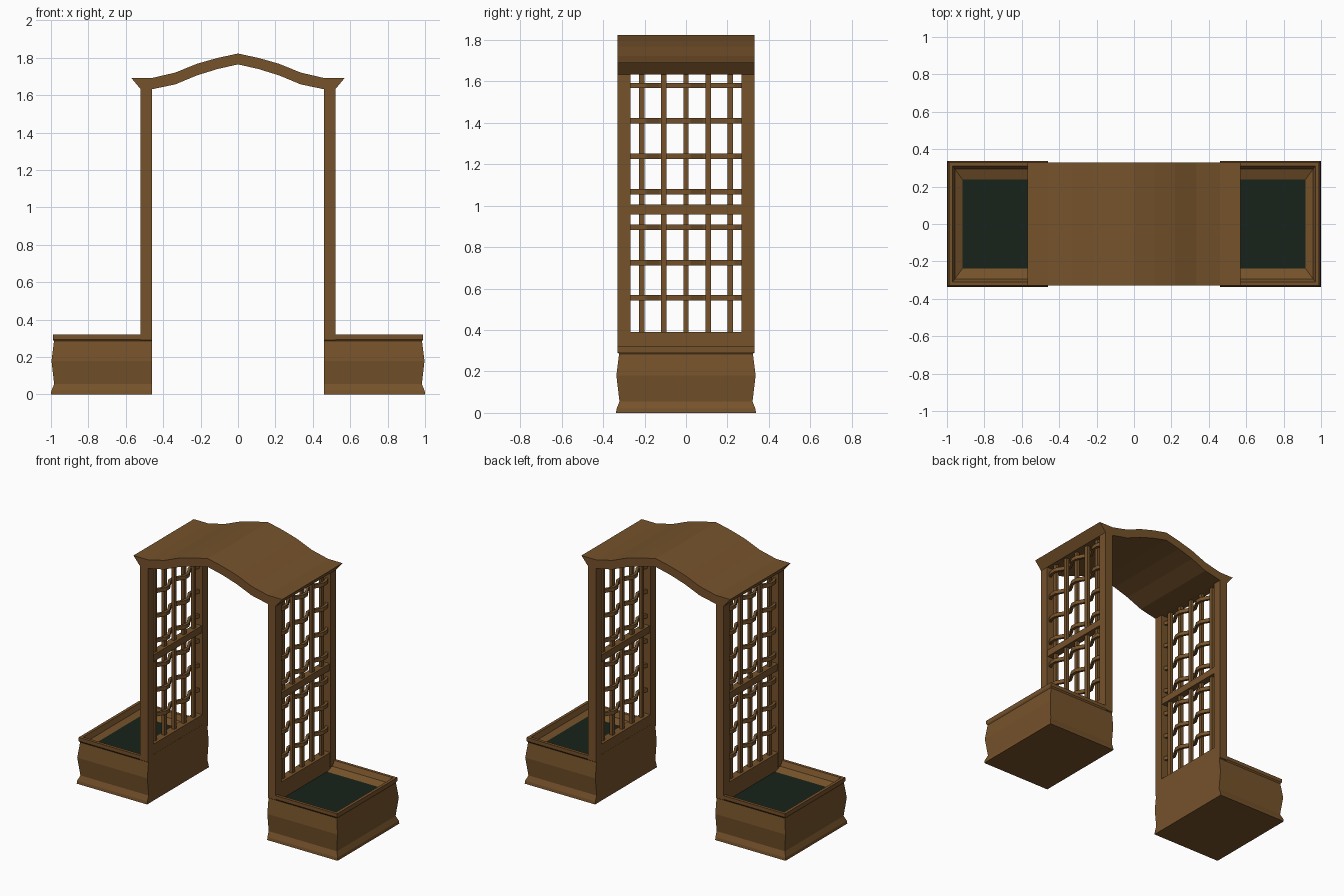
import bpy, bmesh

if "Cube" in bpy.data.objects:
    bpy.data.objects.remove(bpy.data.objects["Cube"])


def material(name, color):
    m = bpy.data.materials.new(name)
    m.diffuse_color = color
    m.use_nodes = True
    m.node_tree.nodes["Principled BSDF"].inputs["Base Color"].default_value = m.diffuse_color
    return m


WOOD = material("wood", (0.18, 0.085, 0.024, 1))
SOIL = material("soil", (0.009, 0.016, 0.011, 1))


def finish(name, bm, mat):
    bmesh.ops.recalc_face_normals(bm, faces=bm.faces)
    me = bpy.data.meshes.new(name)
    bm.to_mesh(me)
    bm.free()
    me.materials.append(mat)
    ob = bpy.data.objects.new(name, me)
    bpy.context.collection.objects.link(ob)
    return ob


def box(name, x, y, z, mat=WOOD):
    bm = bmesh.new()
    bmesh.ops.create_cube(bm, size=1)
    for v in bm.verts:
        for i, (a, b) in enumerate((x, y, z)):
            v.co[i] = a if v.co[i] < 0 else b
    return finish(name, bm, mat)


def extrude_profile(name, pts, place, a, b):
    """Closed 2D outline swept between two offsets."""
    bm = bmesh.new()
    ends = [[bm.verts.new(place(p, o)) for p in pts] for o in (a, b)]
    n = len(pts)
    for i in range(n):
        j = (i + 1) % n
        bm.faces.new((ends[0][i], ends[0][j], ends[1][j], ends[1][i]))
    bm.faces.new(ends[0])
    bm.faces.new(ends[1])
    return finish(name, bm, WOOD)


def planter(name, s):
    # rings: inner x, outer x, half depth, height (outside up, then inside down)
    rings = [(.46, 1.0, .338, 0), (.46, .998, .335, .02), (.46, .983, .321, .055),
             (.46, .997, .336, .18), (.46, .984, .323, .285), (.46, .99, .33, .295),
             (.46, .99, .33, .32), (.515, .97, .31, .32), (.515, .957, .293, .285),
             (.515, .915, .235, .262)]
    bm = bmesh.new()
    loops = [[bm.verts.new((s * x, y, z)) for x, y in
              ((x0, -h), (x1, -h), (x1, h), (x0, h))] for x0, x1, h, z in rings]
    for a, b in zip(loops, loops[1:]):
        for i in range(4):
            j = (i + 1) % 4
            bm.faces.new((a[i], a[j], b[j], b[i]))
    bm.faces.new(loops[0])
    bm.faces.new(loops[-1])
    finish(name, bm, WOOD)


BARS = [-.213, -.1065, 0, .1065, .213]
ROWS = [.555, .725, .895, 1.067, 1.238, 1.41, 1.58]

for side, s in (("left", -1), ("right", 1)):
    def xr(a, b):
        return sorted((s * a, s * b))

    # planter box, soil and the low panel behind it
    planter(side + "_planter", s)
    box(side + "_soil", xr(.515, .917), (-.237, .237), (.25, .268), SOIL)
    box(side + "_low_panel", xr(.461, .519), (-.27, .27), (.3, .39))

    # posts
    for end, t in (("front", -1), ("back", 1)):
        box(f"{side}_{end}_post", xr(.46, .52), sorted((t * .268, t * .33)), (.29, 1.64))

    # trellis uprights and middle rail
    for i, y in enumerate(BARS):
        box(f"{side}_upright_{i}", xr(.479, .501), (y - .013, y + .013), (.385, 1.64))
    box(side + "_middle_rail", xr(.465, .515), (-.27, .27), (.957, 1.005))

    # woven slats passing alternately either side of the uprights
    path = [(-.275, .49)]
    for i, y in enumerate(BARS):
        x = .49 + (.018 if i % 2 == 0 else -.018)
        path += [(y - .022, x), (y + .022, x)]
    path.append((.275, .49))
    outline = [(y, x - .01) for y, x in path] + [(y, x + .01) for y, x in reversed(path)]
    for k, z in enumerate(ROWS):
        extrude_profile(f"{side}_woven_slat_{k}", outline,
                        lambda p, o: (s * p[1], p[0], o), z - .013, z + .013)

# arched roof
top = [(.57, 1.692), (.46, 1.692), (.335, 1.721), (.22, 1.768), (.11, 1.799), (0, 1.823)]
low = [(.52, 1.632), (.46, 1.632), (.335, 1.658), (.22, 1.706), (.11, 1.74), (0, 1.765)]


def whole(half):
    return [(-x, z) for x, z in half] + half[-2::-1]


extrude_profile("arched_roof", whole(top) + whole(low)[::-1],
                lambda p, o: (p[0], o, p[1]), -.33, .33)
